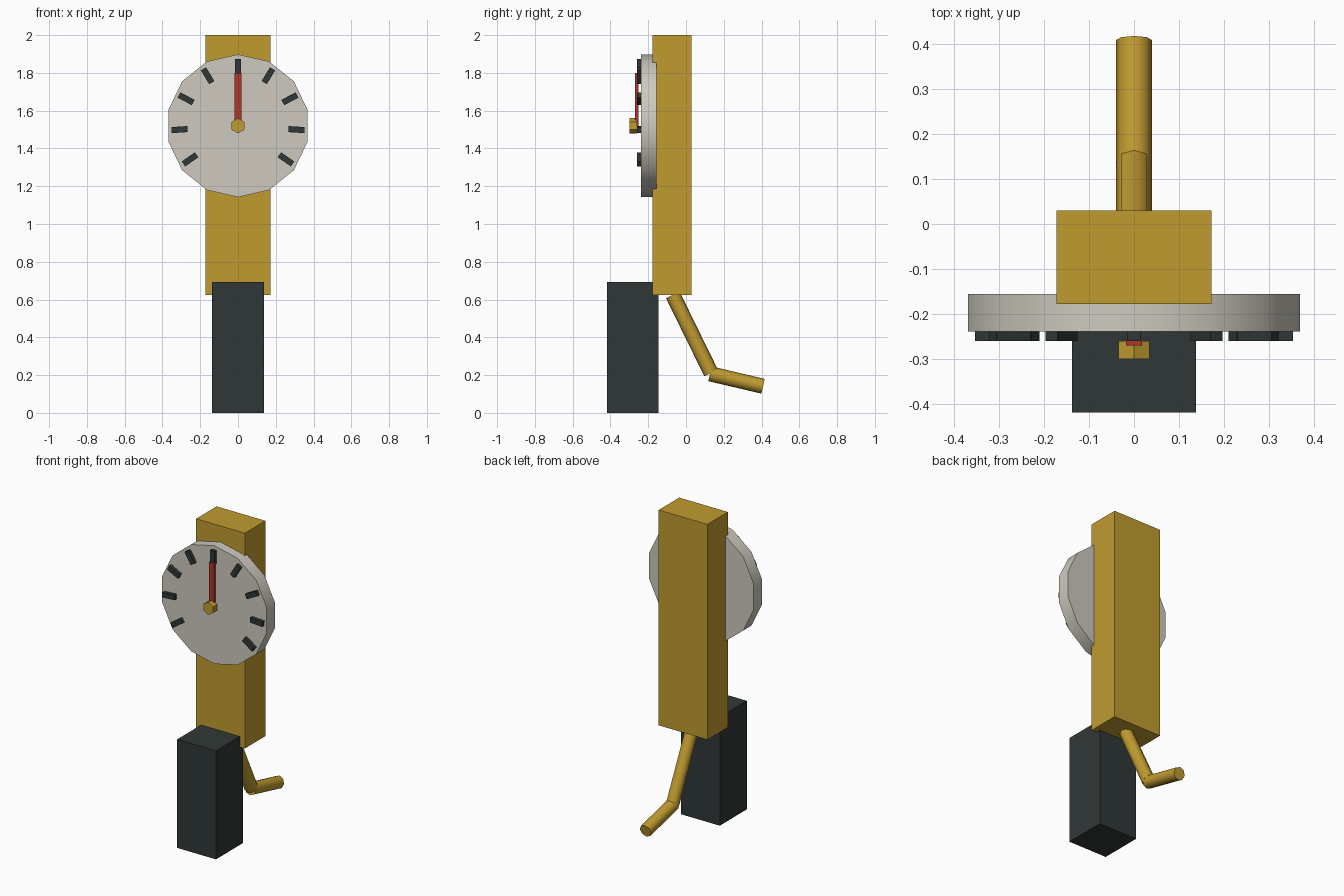
import bpy, math
from mathutils import Vector

if "Cube" in bpy.data.objects:
    bpy.data.objects.remove(bpy.data.objects["Cube"])


def material(name, rgb):
    m = bpy.data.materials.new(name)
    m.diffuse_color = (*rgb, 1)
    m.use_nodes = True
    m.node_tree.nodes["Principled BSDF"].inputs["Base Color"].default_value = m.diffuse_color
    return m


GOLD = material("mustard gold", (0.53, 0.33, 0.03))
DARK = material("dark slate", (0.028, 0.039, 0.037))
PALE = material("pale stone", (0.62, 0.59, 0.52))
RED = material("needle red", (0.42, 0.037, 0.023))


def box(name, x, y, z, mat):
    """Box from (min, max) ranges."""
    r = (x, y, z)
    bpy.ops.mesh.primitive_cube_add(size=1, location=[(a + b) / 2 for a, b in r])
    o = bpy.context.object
    o.name = name
    o.scale = [b - a for a, b in r]
    bpy.ops.object.transform_apply(location=False, rotation=False, scale=True)
    o.data.materials.append(mat)
    return o


def rod(name, start, end, radius, sides, mat, smooth=30):
    """Closed prism between two points in the x = 0 plane, one corner facing up."""
    a, b = Vector(start), Vector(end)
    d = b - a
    bpy.ops.mesh.primitive_cylinder_add(vertices=sides, radius=radius, depth=d.length,
                                        location=(a + b) / 2)
    o = bpy.context.object
    o.name = name
    o.rotation_euler = (math.atan2(-d.y, d.z), 0, 0)
    o.data.materials.append(mat)
    bpy.ops.object.shade_smooth_by_angle(angle=math.radians(smooth))
    return o


# Upright body and the block in front of its foot
box("body", (-0.172, 0.172), (-0.177, 0.03), (0.625, 2.0), GOLD)
box("base_block", (-0.137, 0.137), (-0.418, -0.145), (0, 0.693), DARK)

# Dial face
CZ = 1.52
rod("dial", (0, -0.155, CZ), (0, -0.238, CZ), 0.378, 14, PALE)

# Tick marks fanned around the dial
for i in range(9):
    a = math.radians(-125 + 31.25 * i)
    t = box("tick_%d" % (i + 1), (-0.016, 0.016), (-0.26, -0.236), (-0.0425, 0.0425), DARK)
    t.location = (0.31 * math.sin(a), -0.248, CZ + 0.31 * math.cos(a))
    t.rotation_euler = (0, a, 0)

# Needle and hub
box("needle", (-0.018, 0.018), (-0.269, -0.251), (1.50, 1.80), RED)
rod("hub", (0, -0.26, CZ), (0, -0.30, CZ), 0.04, 6, GOLD)

# Bent lever behind the base
rod("lever_upper", (0, -0.07, 0.625), (0, 0.133, 0.211), 0.04, 8, GOLD, 50)
rod("lever_lower", (0, 0.127, 0.207), (0, 0.408, 0.141), 0.04, 8, GOLD, 50)
